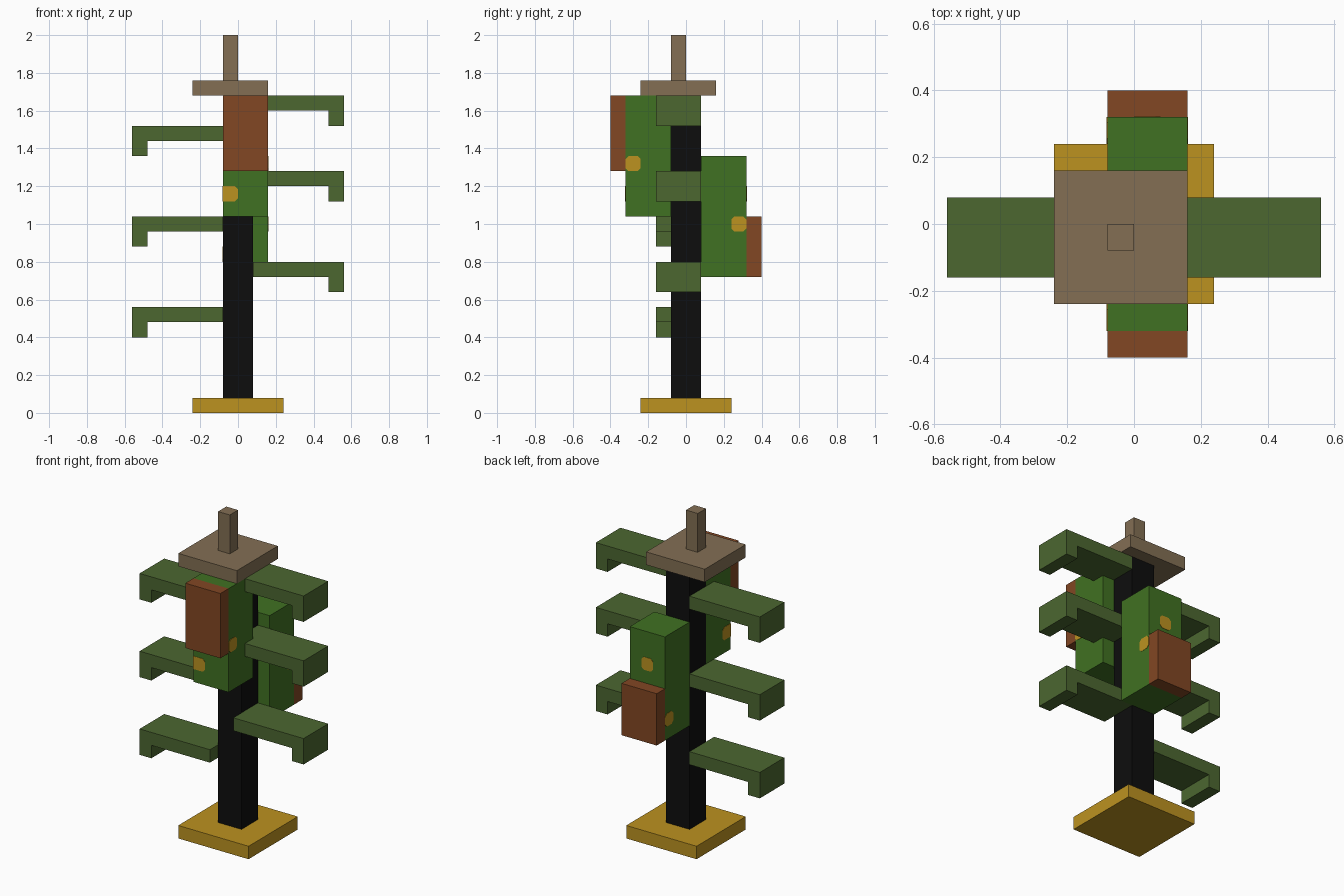
import bpy, bmesh
from mathutils import Vector

cube = bpy.data.objects.get("Cube")
if cube:
    bpy.data.objects.remove(cube, do_unlink=True)


def material(name, rgb):
    lin = [((c / 255 + 0.055) / 1.055) ** 2.4 if c > 10 else c / 255 / 12.92 for c in rgb]
    m = bpy.data.materials.new(name)
    m.use_nodes = True
    m.diffuse_color = (*lin, 1)
    m.node_tree.nodes["Principled BSDF"].inputs["Base Color"].default_value = (*lin, 1)
    return m


GOLD = material("gold", (188, 146, 32))
BLACK = material("black", (13, 13, 13))
OLIVE = material("olive green", (76, 103, 48))
GREEN = material("leaf green", (64, 113, 34))
RUST = material("rust brown", (130, 71, 35))
TAUPE = material("taupe", (131, 111, 84))


def prism(name, points, direction, mat):
    """Extrude a flat outline of 3D points along a direction."""
    bm = bmesh.new()
    face = bm.faces.new([bm.verts.new(p) for p in points])
    ext = bmesh.ops.extrude_face_region(bm, geom=[face], use_keep_orig=True)
    verts = [g for g in ext["geom"] if isinstance(g, bmesh.types.BMVert)]
    bmesh.ops.translate(bm, verts=verts, vec=Vector(direction))
    bmesh.ops.recalc_face_normals(bm, faces=bm.faces)
    mesh = bpy.data.meshes.new(name)
    bm.to_mesh(mesh)
    bm.free()
    mesh.materials.append(mat)
    ob = bpy.data.objects.new(name, mesh)
    bpy.context.collection.objects.link(ob)
    return ob


def box(name, x, y, z, mat):
    pts = [(x[0], y[0], z[0]), (x[1], y[0], z[0]), (x[1], y[1], z[0]), (x[0], y[1], z[0])]
    return prism(name, pts, (0, 0, z[1] - z[0]), mat)


# Base, post and cap
box("base", (-.24, .24), (-.24, .24), (0, .08), GOLD)
box("post", (-.08, .08), (-.08, .08), (.08, 1.68), BLACK)
box("cap", (-.24, .16), (-.24, .16), (1.68, 1.76), TAUPE)
box("spike", (-.08, 0), (-.08, 0), (1.76, 2), TAUPE)

# Hooked arms, staggered on the two sides
for side, s, tops in (("left", 1, (.80, 1.28, 1.68)), ("right", -1, (.56, 1.04, 1.52))):
    for i, t in enumerate(tops):
        outline = [(.08, t), (.56, t), (.56, t - .16), (.48, t - .16), (.48, t - .08), (.08, t - .08)]
        prism(f"{side}_arm_{i + 1}", [(s * x, -.16, z) for x, z in outline], (0, .24, 0), OLIVE)

# Pods with their outer plates
box("front_pod", (-.08, .16), (-.32, -.08), (1.04, 1.68), GREEN)
box("front_pod_plate", (-.08, .16), (-.40, -.32), (1.28, 1.68), RUST)
box("back_pod", (-.08, .16), (.08, .32), (.72, 1.36), GREEN)
box("back_pod_plate", (-.08, .16), (.32, .40), (.72, 1.04), RUST)


# Clipped square spots, as thin plates on the pod faces
def spot(name, axis, sign, level, u0, z0, square_sides=()):
    c, w = .016, .08
    pts = []
    for su, sz in ((0, 0), (1, 0), (1, 1), (0, 1)):
        du, dz = (c if su == 0 else -c), (c if sz == 0 else -c)
        u, z = u0 + su * w, z0 + sz * w
        if su in square_sides:
            pts.append((u, z))
        else:
            pair = [(u, z + dz), (u + du, z)]
            pts += pair if su == sz else pair[::-1]
    if axis == "x":
        prism(name, [(level, u, z) for u, z in pts], (sign * .002, 0, 0), GOLD)
    else:
        prism(name, [(u, level, z) for u, z in pts], (0, sign * .002, 0), GOLD)


spot("front_pod_front_spot", "y", -1, -.32, -.08, 1.12, (0,))
spot("front_pod_right_spot", "x", -1, -.08, -.32, 1.12, (0,))
spot("front_pod_left_spot", "x", 1, .16, -.32, 1.28)
spot("back_pod_back_spot", "y", 1, .32, 0, 1.12)
spot("back_pod_left_spot", "x", 1, .16, .24, .96)
spot("back_pod_right_spot", "x", -1, -.08, .24, .80)
